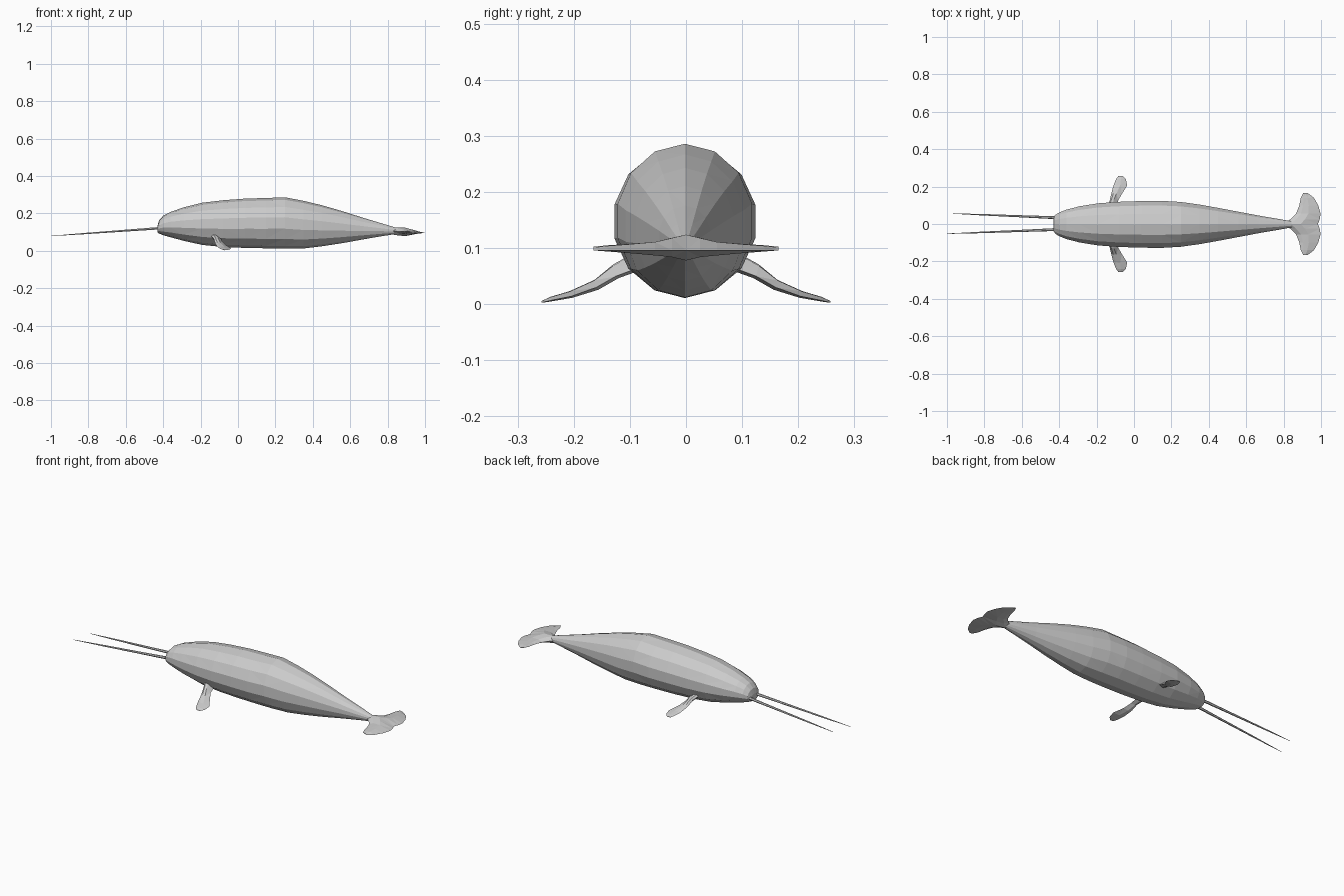
import bpy, bmesh, math
from mathutils import Vector

if "Cube" in bpy.data.objects:
    bpy.data.objects.remove(bpy.data.objects["Cube"])

skin = bpy.data.materials.new("grey skin")
skin.diffuse_color = (0.6, 0.6, 0.6, 1)
skin.use_nodes = True
skin.node_tree.nodes["Principled BSDF"].inputs["Base Color"].default_value = skin.diffuse_color


def loft(name, sections):
    """Skin a list of equal-length closed sections, capping both ends."""
    bm = bmesh.new()
    rings = [[bm.verts.new(p) for p in s] for s in sections]
    n = len(rings[0])
    for a, b in zip(rings, rings[1:]):
        for i in range(n):
            j = (i + 1) % n
            bm.faces.new((a[i], a[j], b[j], b[i]))
    bm.faces.new(rings[0])
    bm.faces.new(rings[-1])
    bmesh.ops.recalc_face_normals(bm, faces=bm.faces)
    bmesh.ops.triangulate(bm, faces=bm.faces)
    me = bpy.data.meshes.new(name)
    bm.to_mesh(me)
    bm.free()
    me.materials.append(skin)
    ob = bpy.data.objects.new(name, me)
    bpy.context.collection.objects.link(ob)
    return ob


def blade(lead, trail, thick, up):
    """Lens-shaped cross-section of a fin."""
    a, b, up = Vector(lead), Vector(trail), Vector(up).normalized() * thick / 2
    return [a, a.lerp(b, .2) + up * .85, a.lerp(b, .5) + up, b,
            a.lerp(b, .5) - up, a.lerp(b, .2) - up * .85]


# Body: x, top, bottom, half width
stations = [
    (-.43, .135, .098, .036), (-.422, .163, .092, .05), (-.40, .187, .083, .064),
    (-.36, .208, .072, .08), (-.29, .232, .053, .098), (-.19, .257, .031, .114),
    (-.08, .270, .020, .122), (.04, .279, .015, .126), (.15, .282, .013, .127),
    (.25, .286, .011, .121), (.35, .267, .012, .107), (.45, .243, .024, .089),
    (.56, .211, .041, .068), (.67, .176, .061, .047), (.77, .146, .078, .030),
    (.84, .125, .089, .017), (.89, .108, .097, .008)]
SIDES = 14
body = []
for x, top, bottom, w in stations:
    mid, h = (top + bottom) / 2, (top - bottom) / 2
    ring = []
    for k in range(SIDES):
        a = math.tau * k / SIDES
        ring.append((x, -.002 + w * 1.015 * math.sin(a), mid + h * math.cos(a)))
    body.append(ring)
loft("body", body)

# Tail fluke: distance from centre, leading x, trailing x, thickness
half = [(0, .80, .983, .046), (.025, .835, .993, .034), (.055, .866, .998, .024),
        (.10, .884, .985, .016), (.14, .892, .962, .010), (.165, .905, .93, .004)]
fluke_rows = [(-y, a, b, t) for y, a, b, t in half[:0:-1]] + half
loft("tail_fluke", [blade((a, y, .106 if abs(y) < .03 else .102), (b, y, .096), t, (0, 0, 1))
                    for y, a, b, t in fluke_rows])

# Flippers: distance out, leading x and z, trailing x and z, thickness
flipper = [(.085, -.15, .085, -.09, .065, .030), (.125, -.13, .065, -.085, .05, .024),
           (.16, -.122, .038, -.065, .03, .018), (.205, -.11, .02, -.037, .014, .012),
           (.24, -.096, .011, -.043, .007, .008), (.257, -.083, .005, -.06, .003, .003)]
for side, name in ((1, "left"), (-1, "right")):
    loft(name + "_flipper", [blade((xa, side * y, za), (xb, side * y, zb), t, (0, side * .4, .9))
                             for y, xa, za, xb, zb, t in flipper])

# Tusks: thin tapering spikes
for name, root, tip in (("left_tusk", (-.40, .033, .122), (-.97, .056, .081)),
                        ("right_tusk", (-.40, -.029, .122), (-1.0, -.052, .079))):
    rings = []
    for t, r in ((0, .008), (.3, .006), (.7, .004), (1, .001)):
        c = Vector(root).lerp(Vector(tip), t)
        rings.append([c + Vector((0, r * math.cos(k * math.tau / 6), r * math.sin(k * math.tau / 6)))
                      for k in range(6)])
    loft(name, rings)
